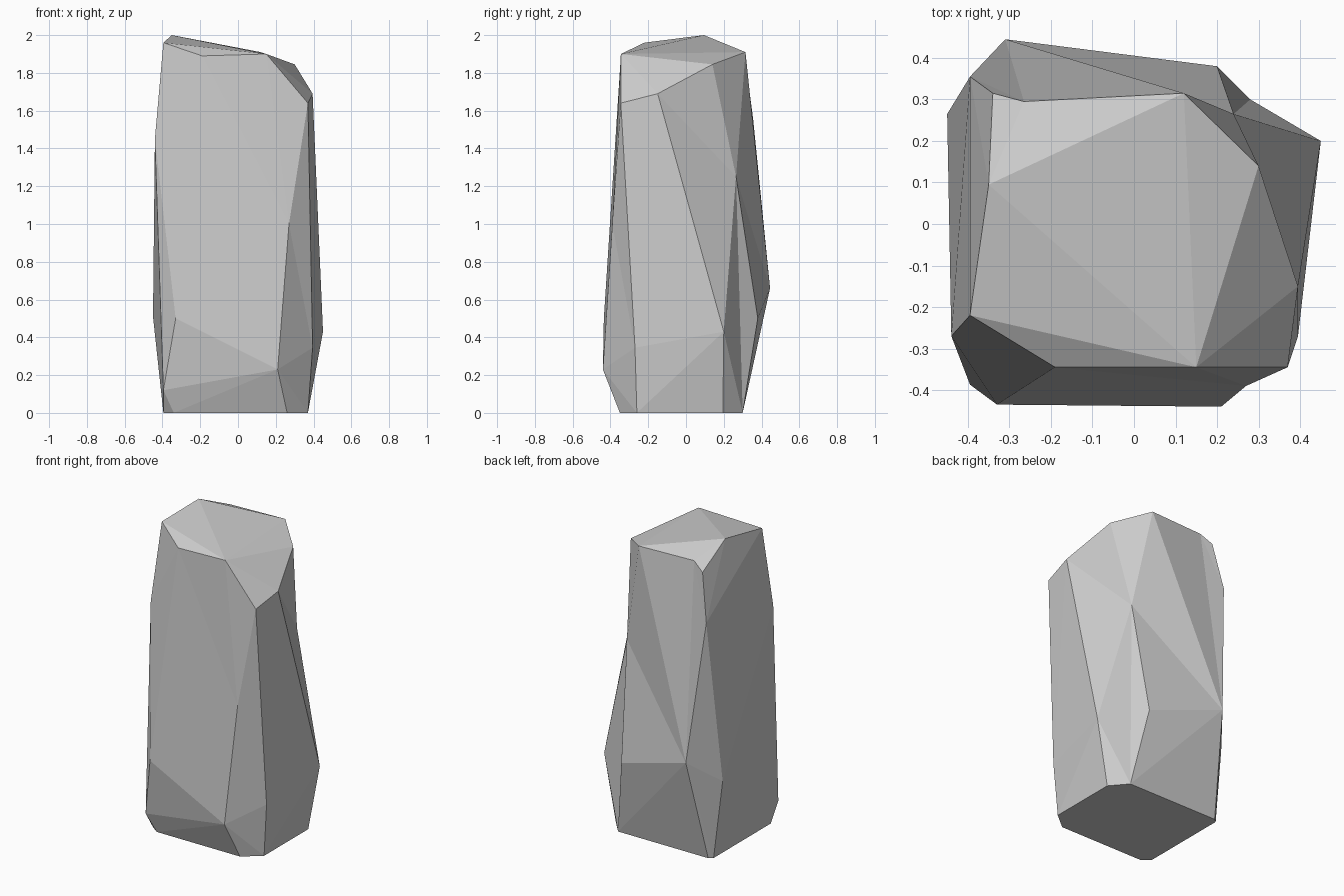
import bpy, bmesh
from mathutils import Vector

if "Cube" in bpy.data.objects:
    bpy.data.objects.remove(bpy.data.objects["Cube"])

# Corner rings of the chiselled stone pillar, from the ground to the crown
BASE = [(.37, -.26), (.37, .195), (.28, .30), (-.37, .30),
        (-.395, .28), (-.395, -.31), (-.34, -.35), (.26, -.35)]
LOWER = [(-.395, -.387, .12), (.21, -.44, .23), (.395, -.27, .345),
         (.45, .20, .43), (.20, .38, .50), (-.31, .445, .66),
         (-.45, .265, .51), (-.33, -.435, .50)]
UPPER = [(-.44, -.27, 1.45), (-.395, .355, 1.56),
         (.37, -.345, 1.64), (.395, -.15, 1.69)]
CROWN = [(-.35, .095, 2.0), (.15, -.345, 1.9), (.30, .14, 1.845),
         (.12, .315, 1.91), (-.34, .315, 1.86),
         (-.395, -.22, 1.96), (-.19, -.345, 1.89)]
# Chipped corners: (final position, outward offset used while skinning)
CHIPS = [((.24, .265, 1.25), (.10, .10, 0)),
         ((.27, -.39, 1.0), (.03, -.03, 0)),
         ((-.265, .295, 1.91), (0, .03, .03))]

# Skin the corners with a hull, then sink the chips back into the surface
bm = bmesh.new()
for p in [(x, y, 0) for x, y in BASE] + LOWER + UPPER + CROWN:
    bm.verts.new(p)
chips = [(bm.verts.new(Vector(p) + Vector(d)), Vector(p)) for p, d in CHIPS]
bmesh.ops.convex_hull(bm, input=bm.verts[:])
for v, p in chips:
    v.co = p
bmesh.ops.delete(bm, geom=[v for v in bm.verts if not v.link_faces], context='VERTS')
bmesh.ops.recalc_face_normals(bm, faces=bm.faces[:])

mesh = bpy.data.meshes.new("stone_pillar")
bm.to_mesh(mesh)
bm.free()
pillar = bpy.data.objects.new("stone_pillar", mesh)
bpy.context.collection.objects.link(pillar)
